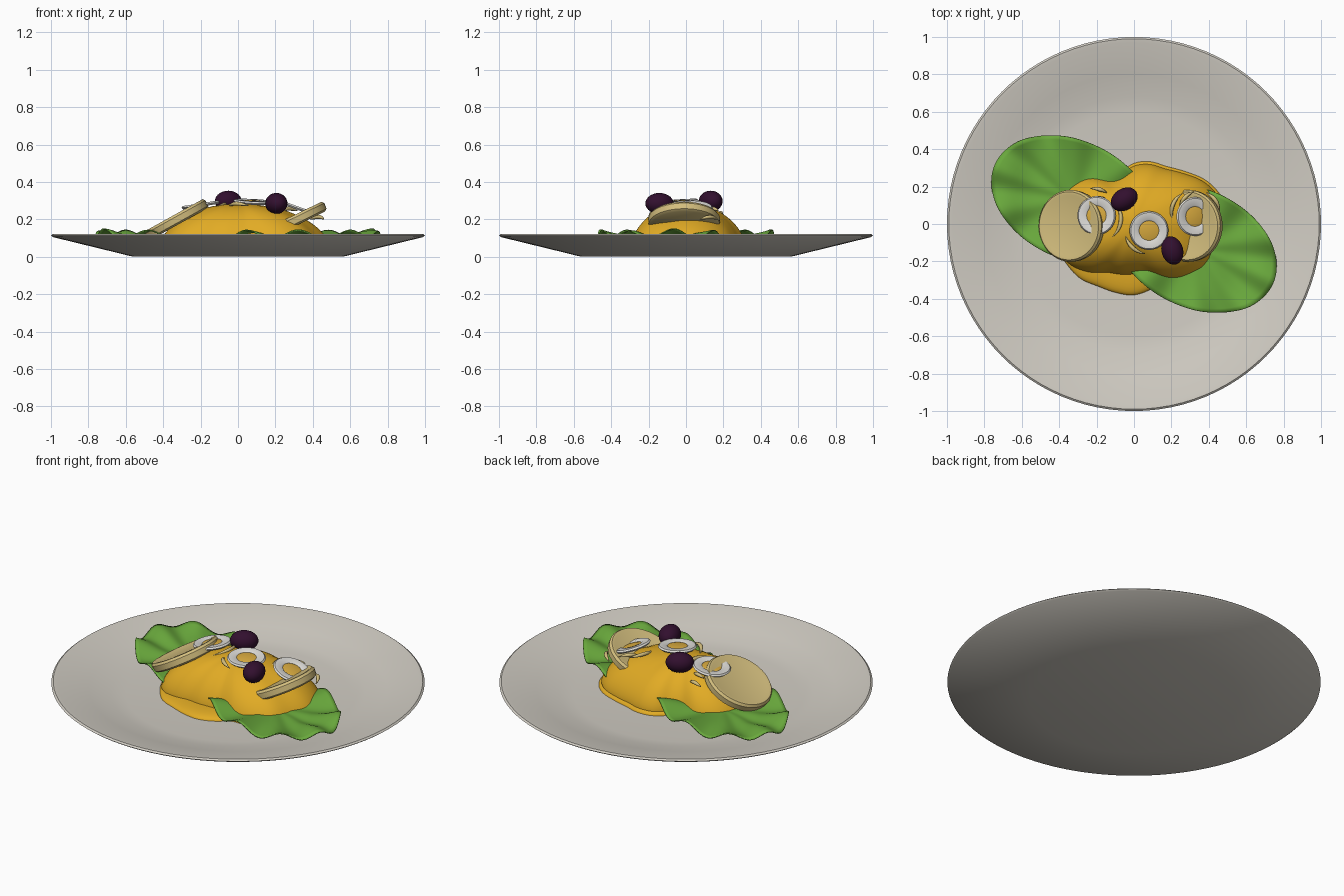
import bpy, bmesh, math
from math import sin, cos, pi, radians
from mathutils import Vector

if "Cube" in bpy.data.objects:
    bpy.data.objects.remove(bpy.data.objects["Cube"])


def material(name, *rgb):
    m = bpy.data.materials.new(name)
    m.use_nodes = True
    m.diffuse_color = (*rgb, 1)
    m.node_tree.nodes["Principled BSDF"].inputs["Base Color"].default_value = (*rgb, 1)
    return m


CERAMIC = material("ceramic", 0.64, 0.61, 0.55)
GREEN = material("leaf green", 0.14, 0.39, 0.045)
SAUCE_YELLOW = material("sauce yellow", 0.76, 0.41, 0.018)
CREAM = material("potato cream", 0.66, 0.52, 0.21)
WHITE = material("egg white", 0.72, 0.71, 0.68)
YOLK = material("yolk", 0.70, 0.41, 0.05)
PURPLE = material("olive purple", 0.032, 0.005, 0.028)


def finish(name, bm, mat, loc=(0, 0, 0), rot=(0, 0, 0), angle=40):
    bmesh.ops.recalc_face_normals(bm, faces=bm.faces)
    mesh = bpy.data.meshes.new(name)
    bm.to_mesh(mesh)
    bm.free()
    mesh.materials.append(mat)
    ob = bpy.data.objects.new(name, mesh)
    bpy.context.collection.objects.link(ob)
    ob.location = loc
    ob.rotation_euler = [radians(r) for r in rot]
    bpy.ops.object.select_all(action="DESELECT")
    ob.select_set(True)
    bpy.context.view_layer.objects.active = ob
    bpy.ops.object.shade_smooth_by_angle(angle=radians(angle))
    return ob


def lathe(name, profile, mat, segs=48, closed=False, **kw):
    """Spin (radius, height) points about z."""
    bm = bmesh.new()
    verts = [bm.verts.new((r, 0, z)) for r, z in profile]
    edges = [bm.edges.new(p) for p in zip(verts, verts[1:])]
    if closed:
        edges.append(bm.edges.new((verts[-1], verts[0])))
    bmesh.ops.spin(bm, geom=verts + edges, cent=(0, 0, 0), axis=(0, 0, 1),
                   angle=2 * pi, steps=segs, use_duplicate=False)
    bmesh.ops.remove_doubles(bm, verts=bm.verts, dist=0.0001)
    return finish(name, bm, mat, **kw)


def polar_sheet(name, point, mat, rings, segs, **kw):
    """Disc of rings whose points come from point(t, angle)."""
    bm = bmesh.new()
    centre = bm.verts.new(point(0, 0))
    prev = None
    for i in range(1, rings + 1):
        ring = [bm.verts.new(point(i / rings, 2 * pi * j / segs)) for j in range(segs)]
        for j in range(segs):
            k = (j + 1) % segs
            if prev:
                bm.faces.new((prev[j], ring[j], ring[k], prev[k]))
            else:
                bm.faces.new((centre, ring[j], ring[k]))
        prev = ring
    return finish(name, bm, mat, **kw)


def smooth_radius(radii, a):
    """Smooth closed curve through radii at even angles."""
    n = len(radii)
    f = a / (2 * pi) * n
    i, u = int(f), f - int(f)
    p0, p1, p2, p3 = (radii[(i + k) % n] for k in (-1, 0, 1, 2))
    return p1 + 0.5 * u * (p2 - p0 + u * (2 * p0 - 5 * p1 + 4 * p2 - p3
                                          + u * (3 * (p1 - p2) + p3 - p0)))


# Plate: flat foot, sloping wall, thin rolled rim
lathe("plate", [(0, 0), (0.56, 0), (0.99, 0.105), (1, 0.113), (0.99, 0.121), (0.97, 0.119),
                (0.80, 0.078), (0.68, 0.051), (0.60, 0.042), (0, 0.04)],
      CERAMIC, segs=96, angle=30)


# Lettuce leaves: rippled ovals, one turned half round from the other
def leaf_point(t, a):
    u, v = 0.455 * t * cos(a), 0.315 * t * sin(a)
    z = (0.098 + 0.024 * t * t + 0.02 * t ** 2 * sin(9 * a + 1)
         + 0.012 * t * sin(21 * u + 7 * v))
    return u, v, z


for side, x, y, turn in (("left", 0.33, -0.13, -25), ("right", -0.33, 0.13, 155)):
    leaf = polar_sheet(side + "_lettuce_leaf", leaf_point, GREEN, 16, 120,
                       loc=(x, y, 0), rot=(0, 0, turn), angle=60)
    thick = leaf.modifiers.new("thickness", "SOLIDIFY")
    thick.thickness = 0.006

# Sauce: lobed mound over a low pool, radii every 15 degrees
MOUND = [.49, .48, .44, .38, .34, .33, .31, .27, .28, .35, .40, .42,
         .42, .42, .41, .36, .30, .28, .27, .28, .34, .40, .45, .46]
POOL = [r + 0.015 for r in MOUND]
POOL[14:21] = [.42, .41, .385, .38, .38, .36, .34]


def mound_height(t):
    return 0.06 + 0.222 * max(0, 1 - t ** 2.2) ** 0.65


def mound_point(t, a):
    s = sin(t * pi / 2)
    r = smooth_radius(MOUND, a % (2 * pi)) * s
    return r * cos(a), r * sin(a), mound_height(s)


def pool_point(t, a):
    s = sin(t * pi / 2)
    r = smooth_radius(POOL, a % (2 * pi)) * s
    return r * cos(a), r * sin(a), 0.04 + 0.035 * max(0, 1 - s ** 6) ** 0.5


polar_sheet("sauce_mound", mound_point, SAUCE_YELLOW, 24, 120, angle=80)
polar_sheet("sauce_pool", pool_point, SAUCE_YELLOW, 16, 120, angle=80)

# Potato slices leaning on both ends of the mound
SLICE = [(0, -0.028), (0.175, -0.028), (0.19, -0.018), (0.192, 0.014), (0.182, 0.027),
         (0.168, 0.027), (0.155, 0.023), (0, 0.025)]
lathe("right_potato_slice", SLICE, CREAM, loc=(-0.335, -0.01, 0.196), rot=(0, -29, 0))
lathe("left_potato_slice", SLICE, CREAM, loc=(0.295, -0.01, 0.19), rot=(0, -26, 0))

# Egg slices: white ring with a yolk set in the middle
WHITE_RING = [(0.055, -0.007), (0.095, -0.009), (0.104, 0), (0.097, 0.009), (0.06, 0.009),
              (0.053, 0.004)]
YOLK_DISC = [(0, -0.006), (0.056, -0.006), (0.056, 0.003), (0.04, 0.007), (0, 0.008)]
for place, loc, rot in (("right", (-0.2, 0.045, 0.277), (0, -9, 0)),
                        ("middle", (0.08, -0.035, 0.293), (4, 3, 0)),
                        ("left", (0.325, 0.04, 0.258), (0, 20, 0))):
    lathe(place + "_egg_white", WHITE_RING, WHITE, segs=40, closed=True, loc=loc, rot=rot)
    lathe(place + "_egg_yolk", YOLK_DISC, YOLK, segs=32, loc=loc, rot=rot)

# Olives: stubby ellipsoids
for place, loc, turn in (("back", (-0.052, 0.132, 0.297), 32),
                         ("front", (0.205, -0.142, 0.285), 105)):
    bm = bmesh.new()
    bmesh.ops.create_uvsphere(bm, u_segments=20, v_segments=14, radius=1)
    bmesh.ops.scale(bm, vec=Vector((0.077, 0.058, 0.056)), verts=bm.verts)
    finish(place + "_olive", bm, PURPLE, loc=loc, rot=(0, 0, turn), angle=60)


# Onion slivers: tapered arcs lying on the sauce
def sliver(name, x, y, radius, start, end, z):
    curve = bpy.data.curves.new(name, "CURVE")
    curve.dimensions = "3D"
    curve.bevel_depth = 0.011
    curve.bevel_resolution = 2
    spline = curve.splines.new("POLY")
    n = 14
    spline.points.add(n)
    for i, p in enumerate(spline.points):
        a = radians(start + (end - start) * i / n)
        lift = 0.012 * sin(pi * i / n)
        p.co = (x + radius * cos(a), y + radius * sin(a), z + lift, 1)
        p.radius = 0.15 + 0.85 * sin(pi * i / n)
    curve.materials.append(CREAM)
    ob = bpy.data.objects.new(name, curve)
    bpy.context.collection.objects.link(ob)


for i, args in enumerate([(-0.2, 0.03, 0.13, -50, 40, 0.268), (-0.2, 0.04, 0.1, 50, 100, 0.248),
                          (-0.22, 0.06, 0.13, 55, 95, 0.222), (0.32, 0.06, 0.12, 120, 200, 0.252),
                          (0.36, 0.06, 0.12, 110, 165, 0.245), (0.33, 0.05, 0.13, 10, 65, 0.2),
                          (0.08, -0.03, 0.13, 195, 260, 0.272)]):
    sliver("onion_sliver_%d" % (i + 1), *args)
